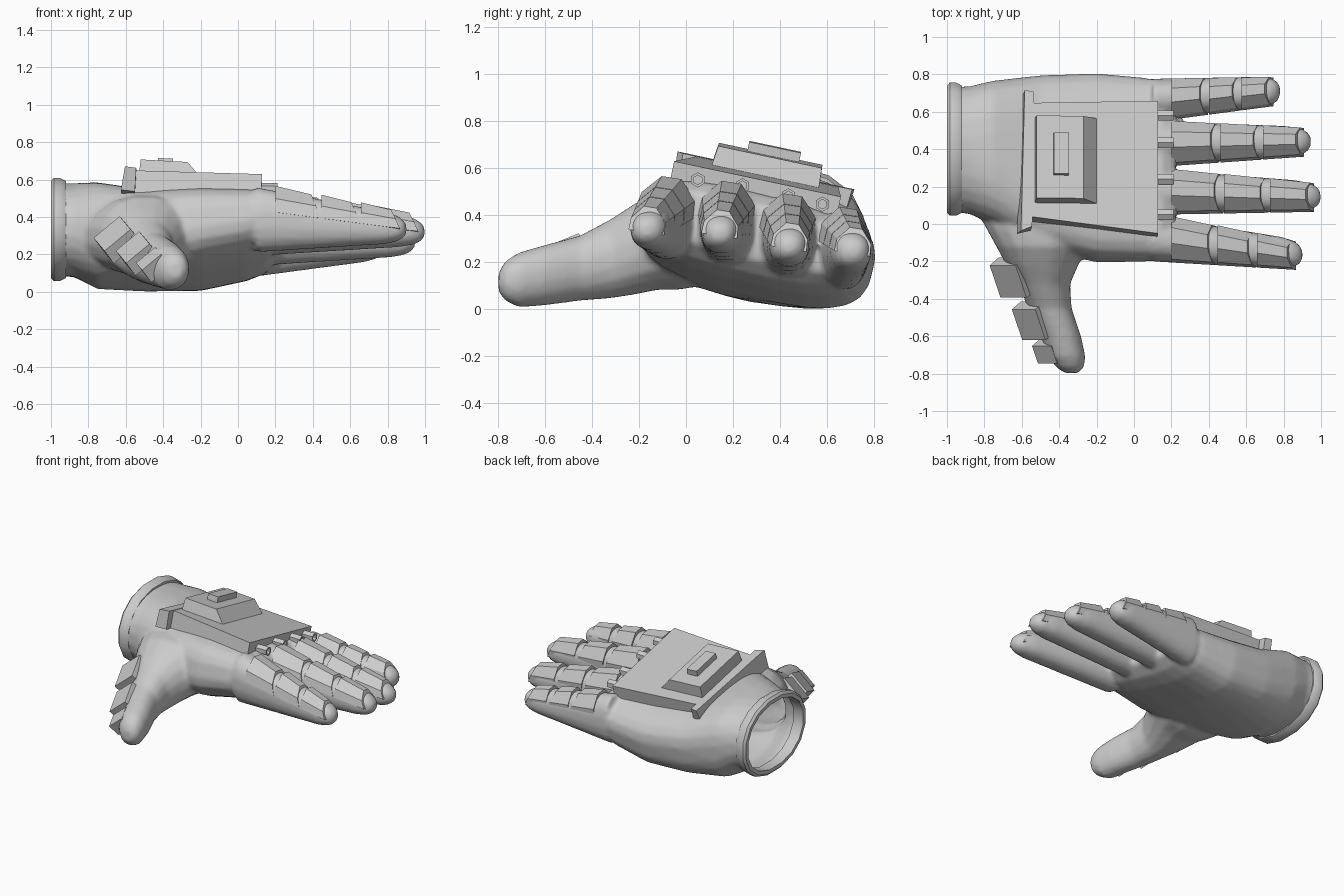
import bpy, bmesh, math
from mathutils import Matrix, Vector

if "Cube" in bpy.data.objects:
    bpy.data.objects.remove(bpy.data.objects["Cube"])

grey = bpy.data.materials.new("light_grey")
grey.use_nodes = True
colour = (0.6, 0.6, 0.6, 1)
grey.diffuse_color = colour
grey.node_tree.nodes["Principled BSDF"].inputs["Base Color"].default_value = colour


def finish(name, bm, smooth=None):
    bmesh.ops.recalc_face_normals(bm, faces=bm.faces)
    mesh = bpy.data.meshes.new(name)
    bm.to_mesh(mesh)
    bm.free()
    mesh.materials.append(grey)
    obj = bpy.data.objects.new(name, mesh)
    bpy.context.collection.objects.link(obj)
    if smooth:
        shade(obj, smooth)
    return obj


def shade(obj, degrees):
    bpy.ops.object.select_all(action='DESELECT')
    obj.select_set(True)
    bpy.context.view_layer.objects.active = obj
    bpy.ops.object.shade_smooth_by_angle(angle=math.radians(degrees))


def loft(bm, rings, capped=True, closed=False):
    """Skin a list of point rings."""
    rows = [[bm.verts.new(p) for p in ring] for ring in rings]
    pairs = list(zip(rows, rows[1:])) + ([(rows[-1], rows[0])] if closed else [])
    for a, b in pairs:
        for i in range(len(a)):
            j = (i + 1) % len(a)
            bm.faces.new((a[i], a[j], b[j], b[i]))
    if capped and not closed:
        bm.faces.new(rows[0])
        bm.faces.new(rows[-1])


def oval(centre, u, v, ru, rv, power=1.0, sides=24):
    """Superellipse ring in the plane of u and v."""
    pts = []
    for i in range(sides):
        a = 2 * math.pi * (i + 0.5) / sides
        c, s = math.cos(a), math.sin(a)
        pts.append(Vector(centre) + u * ru * math.copysign(abs(c) ** power, c)
                   + v * rv * math.copysign(abs(s) ** power, s))
    return pts


X, Y, Z = Vector((1, 0, 0)), Vector((0, 1, 0)), Vector((0, 0, 1))
hand = bmesh.new()

# Palm: x, centre y, centre z, half width, half height, tilt, squareness
palm = [(-1.02, 0.4, 0.333, 0.332, 0.25, 0, 0.94), (-0.88, 0.395, 0.33, 0.342, 0.25, -2, 0.88),
        (-0.75, 0.38, 0.3, 0.385, 0.28, -6, 0.76), (-0.5, 0.33, 0.275, 0.465, 0.245, -11, 0.69),
        (-0.2, 0.30, 0.28, 0.51, 0.225, -14, 0.67), (0.05, 0.29, 0.305, 0.50, 0.195, -14, 0.69),
        (0.15, 0.285, 0.32, 0.485, 0.17, -14, 0.72), (0.22, 0.285, 0.33, 0.465, 0.115, -14, 0.74)]
rings = []
for x, y, z, ry, rz, tilt, power in palm:
    turn = Matrix.Rotation(math.radians(tilt), 3, 'X')
    rings.append(oval((x, y, z), turn @ Y, turn @ Z, ry, rz, power))
loft(hand, rings)

# Fingers: base y, base z, tip x, tip y, tip z, base half width
fingers = {"index": (-0.08, 0.385, 0.9, -0.165, 0.335, 0.122),
           "middle": (0.175, 0.365, 0.998, 0.145, 0.32, 0.12),
           "ring": (0.433, 0.312, 0.945, 0.44, 0.265, 0.119),
           "little": (0.67, 0.255, 0.78, 0.71, 0.245, 0.108)}
START = 0.1
for by, bz, tx, ty, tz, w in fingers.values():
    rings = []
    for t, size in [(0, 1), (0.3, 1), (0.6, 1), (0.85, 1), (0.94, 0.88), (0.98, 0.65), (1, 0.35)]:
        c = Vector((START, by, bz)).lerp(Vector((tx, ty, tz)), t)
        ry = (w + (0.08 - w) * t) * size
        rz = (0.175 + (0.073 - 0.175) * t) * size
        rings.append(oval(c, Y, Z, ry, rz, 0.88, 16))
    loft(hand, rings)

# Thumb: y, centre x, centre z, half width, half height
thumb = [(0.08, -0.5, 0.3, 0.35, 0.2), (-0.03, -0.5, 0.3, 0.29, 0.22),
         (-0.12, -0.49, 0.295, 0.25, 0.215),
         (-0.22, -0.49, 0.255, 0.195, 0.195), (-0.32, -0.48, 0.215, 0.14, 0.17),
         (-0.45, -0.45, 0.175, 0.118, 0.14), (-0.6, -0.39, 0.145, 0.108, 0.13),
         (-0.71, -0.36, 0.125, 0.102, 0.118), (-0.77, -0.34, 0.12, 0.072, 0.085),
         (-0.797, -0.335, 0.115, 0.035, 0.04)]
loft(hand, [oval((x, y, z), X, Z, rx, rz, 0.95, 16) for y, x, z, rx, rz in thumb])

# Fuse palm, fingers and thumb into one skin, then open the wrist
source = finish("glove_source", hand)
fuse = source.modifiers.new("fuse", 'REMESH')
fuse.mode = 'VOXEL'
fuse.voxel_size = 0.015
soften = source.modifiers.new("soften", 'SMOOTH')
soften.factor = 0.5
soften.iterations = 7
evaluated = source.evaluated_get(bpy.context.evaluated_depsgraph_get())
skin = bmesh.new()
skin.from_mesh(evaluated.to_mesh())
evaluated.to_mesh_clear()
bpy.data.objects.remove(source)
cap = [f for f in skin.faces if f.calc_center_median().x < -0.965]
bmesh.ops.delete(skin, geom=cap, context='FACES')
finish("glove_hand", skin, 60)

# Cuff ring round the open wrist
bm = bmesh.new()
section = [(-1.0, -0.008), (-1.0, 0.018), (-0.985, 0.034), (-0.95, 0.034), (-0.92, 0.018), (-0.92, -0.008)]
loft(bm, [oval((x, 0.4, 0.333), Y, Z, 0.328 + d, 0.246 + d, 0.94, 16) for x, d in section], closed=True)
finish("wrist_cuff", bm, 35)


def plate(name, frame, low, high, z0, z1):
    """Block between two flat outlines, given in a local frame."""
    bm = bmesh.new()
    loft(bm, [[frame @ Vector((x, y, z)) for x, y in outline]
              for outline, z in ((low, z0), (high, z1))])
    return finish(name, bm)


def rect(x0, x1, y0, y1):
    return [(x0, y0), (x1, y0), (x1, y1), (x0, y1)]


# Back-of-hand armour, stacked in a tilted frame
frame = (Matrix.Translation((-0.2, 0.33, 0.567)) @ Matrix.Rotation(math.radians(-12), 4, 'X')
         @ Matrix.Rotation(math.radians(3.2), 4, 'Y'))
base = [(-0.36, -0.3), (0.33, -0.385), (0.33, 0.34), (-0.36, 0.32)]
plate("armour_base", frame, base, base, -0.13, 0)
plate("armour_rear_bar", frame, [(-0.42, -0.37), (-0.345, -0.35), (-0.335, 0.37), (-0.395, 0.37)],
      [(-0.405, -0.38), (-0.345, -0.355), (-0.335, 0.38), (-0.385, 0.39)], -0.125, 0.003)
plate("armour_step", frame, rect(-0.33, 0, -0.225, 0.24), rect(-0.325, -0.075, -0.215, 0.235), 0, 0.08)
plate("armour_button", frame, rect(-0.235, -0.155, -0.09, 0.135), rect(-0.235, -0.155, -0.09, 0.135), 0.08, 0.12)

# Knuckle tubes with hollow ends
for i, (y, z) in enumerate([(0.05, 0.55), (0.24, 0.525), (0.435, 0.482), (0.58, 0.447)]):
    bm = bmesh.new()
    profile = [(0.08, 0.032), (0.21, 0.032), (0.21, 0.02), (0.16, 0.02)]
    loft(bm, [oval((x, y, z), Y, Z, r, r, 1, 6) for x, r in profile])
    finish("knuckle_tube_%d" % (i + 1), bm, 30)

# Finger armour: three bevelled segments on each finger, with slanted front ends
shape = [(-1, -0.11), (-0.95, -0.035), (-0.35, 0.045), (0.35, 0.045), (0.95, -0.035), (1, -0.11)]
roll = Matrix.Rotation(math.radians(-9), 3, 'X')
for name, (by, bz, tx, ty, tz, w) in fingers.items():
    a = Vector((0.2, by + 0.012, bz + 0.13))
    b = Vector((tx - 0.035, ty + 0.008, tz + 0.068))
    for k, (t0, t1) in enumerate([(0, 0.36), (0.37, 0.68), (0.69, 1)]):
        bm = bmesh.new()
        rings = []
        for t, slant in ((t0, 0), (t1, -0.3)):
            width = w + (0.077 - w) * t
            c = a.lerp(b, t)
            rings.append([c + X * slant * (v + 0.11) + roll @ Vector((0, u * width, v * (1 - 0.3 * t)))
                          for u, v in shape])
        loft(bm, rings)
        finish("%s_finger_armour_%d" % (name, k + 1), bm)

# Thumb armour: three blocks along the outer side
across = Vector((0.77, 0, 0.64))
spots = [((-0.66, -0.3, 0.295), 0.095, 0.1), ((-0.55, -0.53, 0.222), 0.085, 0.095), ((-0.465, -0.69, 0.162), 0.07, 0.055)]
for i, (centre, half, length) in enumerate(spots):
    along = Vector((0.36, -0.87, -0.3))
    along = (along - across * along.dot(across)).normalized()
    up = along.cross(across).normalized()
    local = Matrix((along, across, up)).transposed().to_4x4()
    local.translation = Vector(centre)
    plate("thumb_armour_%d" % (i + 1), local, rect(-length, length, -half, half),
          rect(-length, length * 0.95, -half * 0.95, half * 0.95), -0.07, 0.022)
